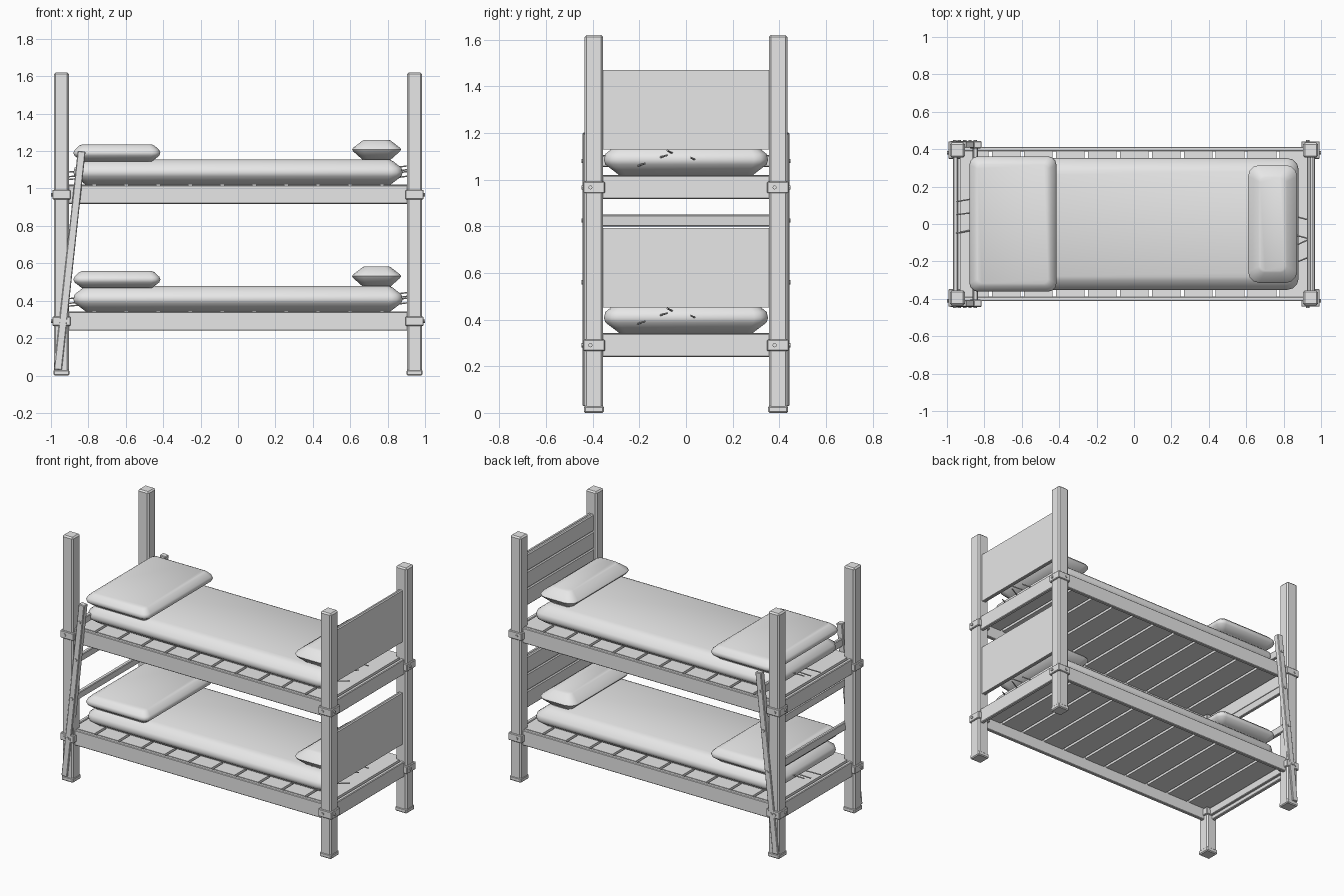
import bpy
import bmesh
import math
from mathutils import Vector, Matrix

cube = bpy.data.objects.get("Cube")
if cube:
    bpy.data.objects.remove(cube, do_unlink=True)

GREY = (0.8, 0.8, 0.8, 1.0)
mat = bpy.data.materials.new("plain grey")
mat.use_nodes = True
mat.diffuse_color = GREY
mat.node_tree.nodes["Principled BSDF"].inputs["Base Color"].default_value = GREY


def finish(name, bm):
    """Turn a bmesh into a named object with the shared material."""
    bmesh.ops.recalc_face_normals(bm, faces=bm.faces)
    mesh = bpy.data.meshes.new(name)
    bm.to_mesh(mesh)
    bm.free()
    mesh.materials.append(mat)
    ob = bpy.data.objects.new(name, mesh)
    bpy.context.collection.objects.link(ob)
    return ob


def box(name, lo, hi, bevel=0.0, tilt=0.0):
    """Box between two corners, optionally chamfered and tilted about y."""
    lo, hi = Vector(lo), Vector(hi)
    bm = bmesh.new()
    bmesh.ops.create_cube(bm, size=1)
    bmesh.ops.scale(bm, vec=hi - lo, verts=bm.verts)
    if bevel:
        bmesh.ops.bevel(bm, geom=bm.edges[:], offset=bevel, segments=1, affect='EDGES')
    bmesh.ops.rotate(bm, verts=bm.verts, matrix=Matrix.Rotation(tilt, 3, 'Y'))
    bmesh.ops.translate(bm, verts=bm.verts, vec=(lo + hi) / 2)
    return finish(name, bm)


def rod(name, a, b, radius, sides=8):
    """Straight rod from a to b."""
    a, b = Vector(a), Vector(b)
    bm = bmesh.new()
    bmesh.ops.create_cone(bm, cap_ends=True, segments=sides, radius1=radius,
                          radius2=radius, depth=(b - a).length)
    turn = (b - a).to_track_quat('Z', 'Y').to_matrix()
    bmesh.ops.rotate(bm, verts=bm.verts, matrix=turn)
    bmesh.ops.translate(bm, verts=bm.verts, vec=(a + b) / 2)
    return finish(name, bm)


def cushion(name, x0, x1, half_y, layers, corner):
    """Soft block lofted through rounded rectangles; layers are (z, inset)."""
    bm = bmesh.new()
    cx, hx = (x0 + x1) / 2, (x1 - x0) / 2
    rings = []
    for z, inset in layers:
        r = max(corner - inset * 0.5, 0.01)
        ring = []
        for k in range(4):
            sx, sy = (1, -1, -1, 1)[k], (1, 1, -1, -1)[k]
            for i in range(4):
                a = math.radians(90 * k + 30 * i)
                ring.append(bm.verts.new((cx + sx * (hx - inset - r) + r * math.cos(a),
                                          sy * (half_y - inset - r) + r * math.sin(a), z)))
        rings.append(ring)
    for low, high in zip(rings, rings[1:]):
        for i in range(len(low)):
            j = (i + 1) % len(low)
            bm.faces.new((low[i], low[j], high[j], high[i]))
    bm.faces.new(rings[0][::-1])
    bm.faces.new(rings[-1])
    ob = finish(name, bm)
    bpy.ops.object.select_all(action='DESELECT')
    ob.select_set(True)
    bpy.context.view_layer.objects.active = ob
    bpy.ops.object.shade_smooth_by_angle(angle=math.radians(50))
    return ob


PX, PY = 0.944, 0.395       # post centres
DECKS = {"lower": 0.24, "upper": 0.917}

# Corner posts with feet
for sx in (-1, 1):
    for sy in (-1, 1):
        x, y = sx * PX, sy * PY
        box("post", (x - .04, y - .04, .01), (x + .04, y + .04, 1.62), .009)
        box("post_foot", (x - .043, y - .043, 0), (x + .043, y + .043, .03), .006)

for level, z in DECKS.items():
    # Bed frame rails
    for s in (-1, 1):
        ya, yb = sorted((s * .388, s * .412))
        box(level + "_side_rail", (-.92, ya, z), (.92, yb, z + .1), .004)
        xa, xb = sorted((s * .943, s * .967))
        box(level + "_end_rail", (xa, -.37, z), (xb, .37, z + .1), .004)

    # Slats
    for i in range(11):
        x = -.94 + .171 * i
        box(level + "_slat", (x + .009, -.39, z + .078), (x + .162, .39, z + .103))

    # Post collars with bolts
    for sx in (-1, 1):
        for sy in (-1, 1):
            x, y, zc = sx * PX, sy * PY, z + .05
            box(level + "_collar", (x - .049, y - .047, zc - .025),
                (x + .049, y + .047, zc + .025), .004)
            rod(level + "_collar_bolt", (x - .015, y, zc),
                (x - .015, y + sy * .053, zc), .009)
            rod(level + "_collar_bolt", (x, y - .015, zc),
                (sx * 1.0, y - .015, zc), .009)

    # Mattress, blanket pad and head pillow
    m = z + .103
    cushion(level + "_mattress", -.88, .88, .352,
            [(m, .065), (m + .045, .006), (m + .065, 0), (m + .09, .006),
             (m + .125, .05), (m + .135, .07)], .06)
    cushion(level + "_foot_pillow", -.88, -.415, .362,
            [(m + .125, .045), (m + .155, .006), (m + .17, 0), (m + .185, .006),
             (m + .208, .03), (m + .215, .045)], .045)
    cushion(level + "_head_pillow", .61, .872, .315,
            [(m + .13, .06), (m + .178, .006), (m + .188, 0), (m + .198, .006),
             (m + .235, .055), (m + .24, .065)], .06)

    # Headboard: plain backing with three planks on the inside
    h = z + .213
    box(level + "_headboard_back", (.945, -.365, h), (.957, .365, h + .34))
    for i in range(3):
        zp = h + i * .114
        box(level + "_headboard_plank", (.925, -.365, zp),
            (.947, .365, zp + .112), .006)

    # Loose straw at both mattress ends
    for y, dz, dy in ((-.22, .035, .045), (-.13, .07, .05), (-.05, .09, -.03), (.05, .06, -.03)):
        rod(level + "_straw", (.83, y, m + dz), (.94, y + dy, m + dz + .015), .004, 5)
    for y, dz, dy in ((.12, .075, .02), (.05, .05, .015), (-.05, .035, .025)):
        rod(level + "_straw", (-.83, y + dy, m + dz), (-.95, y, m + dz - .012), .004, 5)


# Leaning ladder at the foot end
def ladder_x(z):
    return -.963 + (z - .03) / 1.17 * .127


lean = math.atan2(.127, 1.17)
mid = ladder_x(.615)
RUNGS = (.29, .56, .825, 1.08)
for s in (-1, 1):
    ya, yb = sorted((s * .405, s * .443))
    box("ladder_stile", (mid - .021, ya, .027), (mid + .021, yb, 1.203), .004, lean)
    for z in RUNGS:
        rod("ladder_bolt", (ladder_x(z), s * .43, z), (ladder_x(z), s * .449, z), .009)
for z in RUNGS:
    x = ladder_x(z)
    box("ladder_rung", (x - .012, -.41, z - .025), (x + .012, .41, z + .025), .004, lean)
